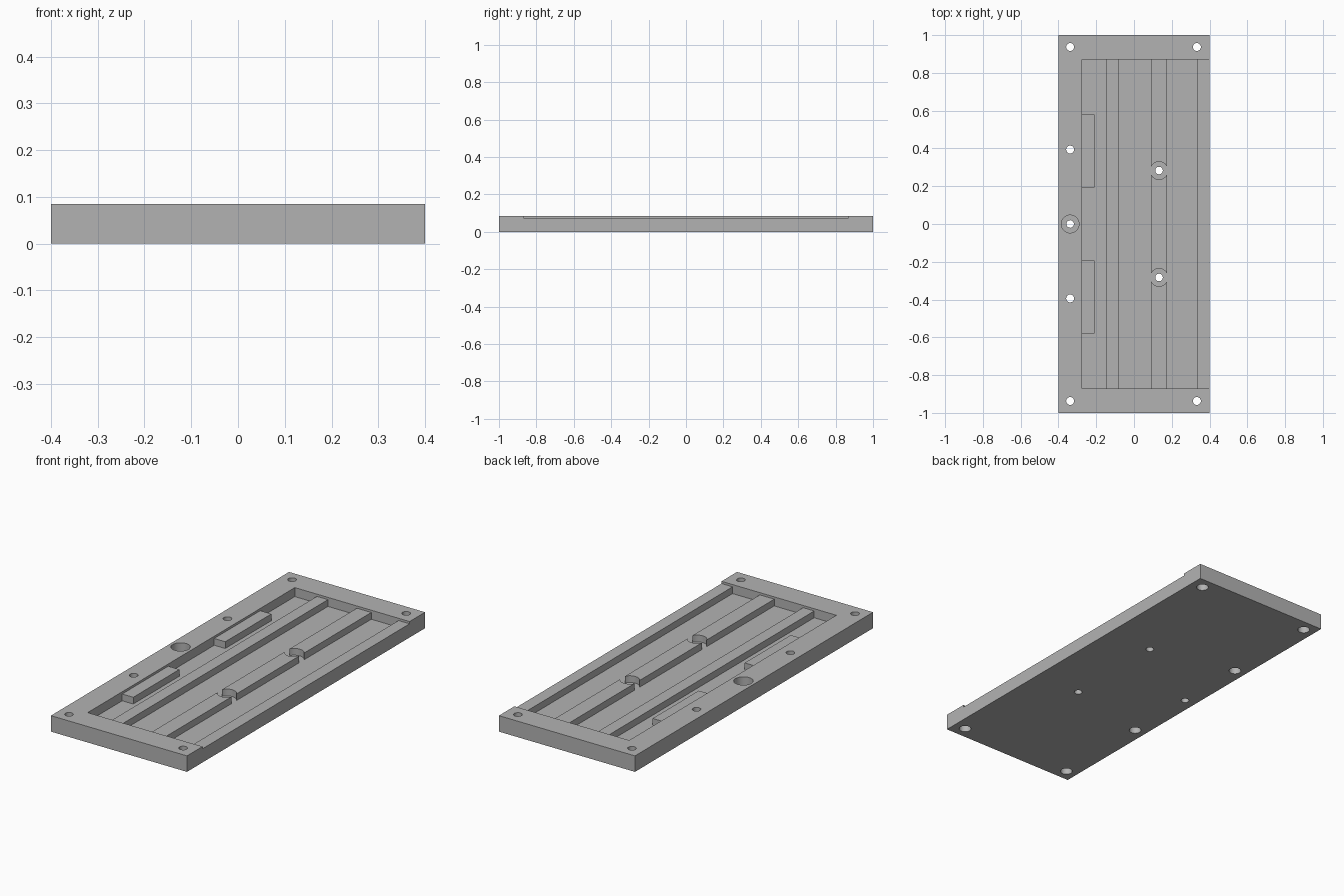
import bpy
import bmesh
from mathutils import Matrix, Vector

cube = bpy.data.objects.get("Cube")
if cube:
    bpy.data.objects.remove(cube, do_unlink=True)

grey = bpy.data.materials.new("machined grey")
grey.use_nodes = True
colour = (0.45, 0.45, 0.45, 1)
grey.diffuse_color = colour
grey.node_tree.nodes["Principled BSDF"].inputs["Base Color"].default_value = colour

# Main levels and outlines
TOP, LEDGE, FLOOR = 0.085, 0.073, 0.037
POCKET_Y, POCKET_X = 0.87, -0.275
ABOVE, BELOW = 0.2, -0.1


def finish(name, bm):
    mesh = bpy.data.meshes.new(name)
    bm.to_mesh(mesh)
    bm.free()
    obj = bpy.data.objects.new(name, mesh)
    bpy.context.collection.objects.link(obj)
    mesh.materials.append(grey)
    return obj


def box(name, x, y, z):
    low, high = Vector((x[0], y[0], z[0])), Vector((x[1], y[1], z[1]))
    bm = bmesh.new()
    bmesh.ops.create_cube(bm, size=1, matrix=Matrix.Translation((low + high) / 2)
                          @ Matrix.Diagonal((*(high - low), 1)))
    return finish(name, bm)


def cylinder(name, x, y, radius, z):
    bm = bmesh.new()
    bmesh.ops.create_cone(bm, cap_ends=True, segments=40, radius1=radius,
                          radius2=radius, depth=z[1] - z[0],
                          matrix=Matrix.Translation((x, y, (z[0] + z[1]) / 2)))
    return finish(name, bm)


def cut(target, cutter):
    cutter.hide_render = True
    mod = target.modifiers.new("cut", "BOOLEAN")
    mod.operation = "DIFFERENCE"
    mod.solver = "EXACT"
    mod.object = cutter
    bpy.context.view_layer.objects.active = target
    bpy.ops.object.modifier_apply(modifier=mod.name)
    bpy.data.objects.remove(cutter, do_unlink=True)


base = box("base_plate", (-0.4, 0.4), (-1, 1), (0, TOP))

# Shallow recess, open on one long side
span = (-POCKET_Y, POCKET_Y)
cut(base, box("recess_cutter", (POCKET_X, 0.5), span, (LEDGE, ABOVE)))

# Deep channels that leave two ridges and the edge ledge standing
for channel in ((POCKET_X, -0.145), (-0.08, 0.09), (0.175, 0.335)):
    cut(base, box("channel_cutter", channel, span, (FLOOR, ABOVE)))

# Screw holes bored wide from the top
for x, y in ((-0.338, 0), (0.1325, 0.283), (0.1325, -0.283)):
    cut(base, cylinder("bore_cutter", x, y, 0.047, (FLOOR, ABOVE)))
    cut(base, cylinder("hole_cutter", x, y, 0.02, (BELOW, ABOVE)))

# Screw holes bored wide from the underside
for side in (-1, 1):
    for x, y in ((-0.338, 0.937), (0.333, 0.937), (-0.338, 0.394)):
        cut(base, cylinder("bore_cutter", x, side * y, 0.03, (BELOW, 0.04)))
        cut(base, cylinder("hole_cutter", x, side * y, 0.021, (BELOW, ABOVE)))

# Support blocks against the pocket wall
for name, y in (("front_block", (-0.58, -0.193)), ("back_block", (0.193, 0.58))):
    box(name, (POCKET_X, -0.21), y, (FLOOR, LEDGE))

# Smooth bores with sharp edges
bpy.ops.object.select_all(action="DESELECT")
base.select_set(True)
bpy.context.view_layer.objects.active = base
bpy.ops.object.shade_smooth_by_angle()
